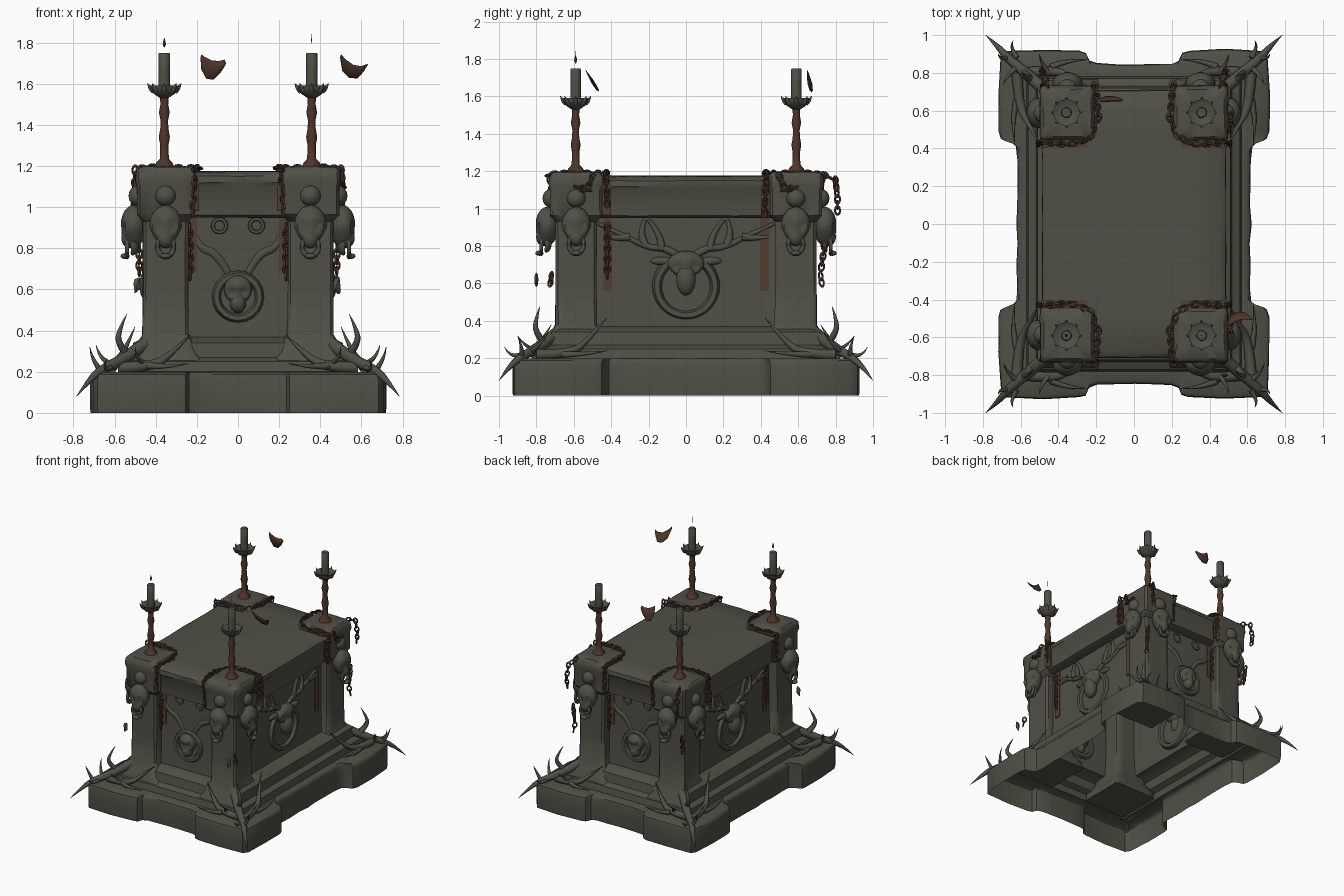
import bpy, bmesh, math, random
from mathutils import Vector, Matrix

if "Cube" in bpy.data.objects:
    bpy.data.objects.remove(bpy.data.objects["Cube"])
random.seed(4)

def material(name, rgb):
    m = bpy.data.materials.new(name)
    m.diffuse_color = (*rgb, 1)
    m.use_nodes = True
    m.node_tree.nodes["Principled BSDF"].inputs["Base Color"].default_value = m.diffuse_color
    return m

STONE = material("mossy grey stone", (0.081, 0.079, 0.061))
RUST = material("rusty iron", (0.078, 0.036, 0.023))
STAIN = material("dried red stain", (0.088, 0.046, 0.031))
LEAF = material("brown leaf", (0.078, 0.037, 0.024))
CORNERS = [(sx, sy) for sx in (-1, 1) for sy in (-1, 1)]

def finish(name, bm, mat, angle=40):
    bmesh.ops.recalc_face_normals(bm, faces=bm.faces)
    me = bpy.data.meshes.new(name)
    bm.to_mesh(me)
    bm.free()
    me.materials.append(mat)
    me.shade_smooth()
    me.set_sharp_from_angle(angle=math.radians(angle))
    ob = bpy.data.objects.new(name, me)
    bpy.context.collection.objects.link(ob)
    return ob

def loft(name, rings, mat, top=True, bottom=True, jitter=0.0):
    bm = bmesh.new()
    loops = []
    for ring in rings:
        loops.append([bm.verts.new(Vector(p) + Vector([random.uniform(-jitter, jitter) for _ in range(3)]))
                      for p in ring])
    for a, b in zip(loops, loops[1:]):
        for i in range(len(a)):
            j = (i + 1) % len(a)
            bm.faces.new((a[i], a[j], b[j], b[i]))
    if bottom:
        bm.faces.new(loops[0])
    if top:
        bm.faces.new(loops[-1])
    return finish(name, bm, mat)

def rect(cx, cy, hx, hy, z, n=5, c=0.015):
    # rectangle with clipped corners, each side split in n
    pts = [(hx, -hy + c), (hx, hy - c), (hx - c, hy), (-hx + c, hy),
           (-hx, hy - c), (-hx, -hy + c), (-hx + c, -hy), (hx - c, -hy)]
    out = []
    for i in range(8):
        a, b = pts[i], pts[(i + 1) % 8]
        k = n if i % 2 == 0 else 1
        out += [(cx + a[0] + (b[0] - a[0]) * t / k, cy + a[1] + (b[1] - a[1]) * t / k, z) for t in range(k)]
    return out

def lathe(name, x, y, profile, mat, n=14):
    rings = [[(x + r * math.cos(2 * math.pi * i / n), y + r * math.sin(2 * math.pi * i / n), z)
              for i in range(n)] for r, z in profile]
    return loft(name, rings, mat)

def tube(name, pts, radii, mat):
    cu = bpy.data.curves.new(name, 'CURVE')
    cu.dimensions = '3D'
    cu.bevel_depth, cu.bevel_resolution, cu.use_fill_caps = 1, 2, True
    sp = cu.splines.new('NURBS')
    sp.points.add(len(pts) - 1)
    for p, co, r in zip(sp.points, pts, radii):
        p.co, p.radius = (*co, 1), r
    sp.order_u, sp.use_endpoint_u, sp.resolution_u = 3, True, 4
    cu.materials.append(mat)
    bpy.context.collection.objects.link(bpy.data.objects.new(name, cu))

def ball(bm, loc, size, M, dents=(), taper=0):
    # ellipsoid, narrowed downwards by taper; dents are (centre, radius, depth) pushed inwards
    for v in bmesh.ops.create_icosphere(bm, subdivisions=3, radius=1)['verts']:
        k = 1 + taper * min(0, v.co.z)
        p = Vector(loc) + Vector((v.co.x * size[0] * k, v.co.y * size[1], v.co.z * size[2]))
        for c, r, d in dents:
            p.y += d * max(0, 1 - (p - Vector(c)).length / r)
        v.co = M @ p

def ring(bm, loc, R, r, M, sy=1.0, n=20):
    vs = [[bm.verts.new(M @ (Vector(loc) + Vector(((R + r * math.cos(b)) * math.cos(a), r * math.sin(b),
          sy * (R + r * math.cos(b)) * math.sin(a))))) for b in [k * math.pi / 3 for k in range(6)]]
          for a in [2 * math.pi * i / n for i in range(n)]]
    for i in range(n):
        for k in range(6):
            i2, k2 = (i + 1) % n, (k + 1) % 6
            bm.faces.new((vs[i][k], vs[i2][k], vs[i2][k2], vs[i][k2]))

def box(name, lo, hi, mat):
    bm = bmesh.new()
    bmesh.ops.create_cube(bm, size=1)
    for v in bm.verts:
        v.co = [(a + b) / 2 + c * (b - a) for a, b, c in zip(lo, hi, v.co)]
    return finish(name, bm, mat)

# Hollow base, stepped plinth and recessed panels as one shell
quad = [(0.625, 0.0), (0.615, 0.1), (0.62, 0.22), (0.615, 0.33), (0.625, 0.41), (0.65, 0.435), (0.705, 0.455), (0.72, 0.49),
        (0.718, 0.68), (0.705, 0.88), (0.68, 0.915), (0.48, 0.925), (0.29, 0.92), (0.255, 0.905), (0.235, 0.865),
        (0.2, 0.85), (0.1, 0.845), (0.0, 0.845)]
half = quad + [(-x, y) for x, y in quad[-2::-1]]
outline = half + [(x, -y) for x, y in half[-2:0:-1]]
outline = [(x + random.uniform(-.004, .004), y + random.uniform(-.004, .004)) for x, y in outline]
rings = [[(x * s, y * s, z) for x, y in outline] for s, z in
         ((.997, 0), (1, .02), (1, .1), (1, .165), (.994, .187), (.975, .198))]
for X, Y, z in ((.57, .78, .2), (.56, .77, .25), (.52, .73, .27), (.51, .72, .34), (.46, .67, .365),
                (.41, .63, .37), (.40, .62, .55), (.40, .62, .75), (.40, .62, .97)):
    rings.append([(max(-X, min(X, x)), max(-Y, min(Y, y)), z) for x, y in outline])
loft("base_and_body_shell", rings, STONE, top=False, bottom=False)

# Table slab
loft("table_slab", [rect(0, 0, a, b, z, 10) for a, b, z in
     ((.44, .66, .95), (.47, .69, .963), (.475, .695, 1.1), (.487, .71, 1.12), (.485, .705, 1.15), (.455, .675, 1.172),
      (.3, .5, 1.175))], STONE, jitter=.002)

for sx, sy in CORNERS:
    # Corner pillars with flared feet, and caps
    px, py = sx * .352, sy * .587
    loft("corner_pillar", [rect(px, py, h, h, z) for h, z in
         ((.19, .19), (.185, .24), (.15, .29), (.135, .34), (.112, .38), (.11, .6), (.11, .96))], STONE, jitter=.002)
    loft("pillar_cap", [rect(px, py, h, h, z) for h, z in
         ((.11, .93), (.14, .965), (.14, 1.1), (.147, 1.13), (.143, 1.175), (.125, 1.195), (.06, 1.2))], STONE, jitter=.002)
    # Candlestick, dish with points, candle
    cx, cy = sx * .358, sy * .59
    lathe("candle_stem", cx, cy, [(.05, 1.19), (.04, 1.215), (.022, 1.235), (.02, 1.3), (.027, 1.34), (.02, 1.38),
          (.018, 1.42), (.026, 1.46), (.019, 1.5), (.022, 1.55)], RUST)
    lathe("candle_dish", cx, cy, [(.02, 1.53), (.05, 1.55), (.068, 1.575), (.07, 1.592), (.055, 1.585), (.03, 1.58)], STONE, 16)
    for i in range(8):
        c, s = math.cos(i * math.pi / 4), math.sin(i * math.pi / 4)
        tube("dish_point", [(cx + r * c, cy + r * s, z) for r, z in ((.05, 1.565), (.068, 1.575), (.082, 1.602))],
             (.016, .013, .001), STONE)
    lathe("candle", cx, cy, [(.029, 1.57), (.028, 1.66), (.028, 1.745), (.024, 1.75)], STONE)
    if sy < 0:
        k, up = (1, 0) if sx < 0 else (.3, .02)
        lathe("wick_flame", cx, cy, [(.001, 1.775 + up), (.008 * k, 1.79 + up), (.006 * k, 1.805 + up), (.001, 1.822 + up)], STONE, 8)
    # Carved gaping heads on the two outer faces of each cap
    for d, o in (((sx, 0), (sx * .487, py)), ((0, sy), (px, sy * .722))):
        M = Matrix.Translation((*o, 0)) @ Matrix.Rotation(math.atan2(d[0], -d[1]), 4, 'Z')
        bm = bmesh.new()
        ball(bm, (0, 0, 1.055), (.05, .045, .05), M)
        ball(bm, (0, -.022, .905), (.08, .062, .105), M, [((s * .033, -.085, .90), .035, .04) for s in (-1, 1)], .45)
        ball(bm, (0, -.04, .85), (.042, .04, .05), M)
        ring(bm, (0, -.052, .808), .04, .012, M, 1.2)
        ball(bm, (0, -.025, .82), (.04, .03, .055), M, [((0, -.055, .81), .05, .03)])
        ball(bm, (0, -.062, .762), (.028, .022, .014), M)
        finish("carved_head", bm, STONE, 60)
    # Thorny roots around each foot
    for pts, r0 in (
        ([(.42, .66, .36), (.55, .78, .26), (.67, .88, .21), (.73, .95, .15), (.785, 1.0, .08)], .036),
        ([(.53, .75, .27), (.59, .81, .34), (.57, .80, .42), (.54, .78, .48)], .02),
        ([(.6, .84, .23), (.67, .80, .25), (.69, .74, .33)], .018),
        ([(.66, .88, .2), (.71, .87, .25), (.72, .9, .32)], .016),
        ([(.58, .80, .22), (.42, .82, .22), (.32, .77, .29), (.23, .72, .38)], .03),
        ([(.44, .83, .23), (.36, .87, .22), (.24, .87, .24)], .018),
        ([(.62, .80, .22), (.61, .62, .22), (.55, .52, .3), (.5, .42, .42)], .03),
        ([(.62, .66, .22), (.65, .55, .22), (.63, .42, .24)], .018),
        ([(.45, .8, .24), (.5, .86, .26), (.5, .9, .32)], .014),
        ([(.62, .88, .22), (.66, .94, .2), (.64, .97, .26)], .014)):
        n = len(pts)
        tube("thorn_root", [(sx * x, sy * y, z) for x, y, z in pts],
             [max(.001, r0 * (1 - (i / (n - 1)) ** 1.5)) for i in range(n)], STONE)
    # Red stains running down slab and panels
    def plate(x0, x1, y0, y1, z0, z1):
        xs, ys = sorted((sx * x0, sx * x1)), sorted((sy * y0, sy * y1))
        box("red_stain", (xs[0], ys[0], z0), (xs[1], ys[1], z1), STAIN)
    plate(.483, .49, .40, .45, .97, 1.15)
    plate(.40, .407, .395, .445, .56, .955)
    plate(.20, .245, .62, .627, .68, .955)
    plate(.19, .215, .703, .711, .98, 1.12)
    plate(.25, .48, .405, .44, 1.172, 1.18)

# Chains draped round the caps
def chain(bm, pts, step=.029):
    pts, k = [Vector(p) for p in pts], 0
    for a, b in zip(pts, pts[1:]):
        n = max(1, round((b - a).length / step))
        q = (b - a).to_track_quat('Z', 'Y').to_matrix().to_4x4()
        for i in range(n):
            k += 1
            M = Matrix.Translation(a.lerp(b, i / n)) @ q @ Matrix.Rotation(k * 1.57 + random.uniform(-.4, .4), 4, 'Z')
            ring(bm, (0, 0, 0), .0145, .0055, M, 1.45, 10)

bm = bmesh.new()
for sx, sy in CORNERS:
    paths = [[(.225, .715, .98), (.215, .72, 1.1), (.21, .73, 1.18), (.20, .68, 1.19), (.19, .56, 1.19),
              (.23, .47, 1.19), (.29, .43, 1.19), (.36, .42, 1.19), (.44, .43, 1.195), (.5, .43, 1.18),
              (.505, .42, .95 if sy > 0 else 1.0)],
             [(.235, .64, .9), (.235, .64, .64)]]
    if sy < 0:
        paths += [[(.42, .42, .9), (.42, .42, .62)]]
    else:
        paths += [[(.46, .74, 1.18), (.48, .80, 1.15), (.49, .81, 1.05), (.48, .81, .96)],
                  [(.48, .74, .8), (.48, .72, .66)]]
    if sx > 0:
        paths += [[(.48, .72, .64), (.49, .73, .57)], [(.5, .5, 1.17), (.51, .53, 1.1), (.5, .6, 1.12)]]
    for p in paths:
        chain(bm, [(sx * x, sy * y, z) for x, y, z in p])
finish("draped_chains", bm, RUST, 60)

# Panel reliefs: small head on the ends, antlered head on the sides
for a in (0, math.pi):
    M = Matrix.Rotation(a, 4, 'Z') @ Matrix.Translation((0, -.62, 0))
    bm = bmesh.new()
    ring(bm, (0, -.005, .565), .105, .022, M)
    ball(bm, (0, -.015, .60), (.068, .055, .07), M, [((s * .028, -.065, .585), .034, .035) for s in (-1, 1)])
    ball(bm, (0, -.02, .535), (.04, .045, .05), M)
    for s in (-1, 1):
        ring(bm, (s * .09, .004, .91), .032, .012, M)
    finish("end_panel_head", bm, STONE, 60)
    for s in (-1, 1):
        tube("end_panel_scroll", [M @ Vector((s * x, .012, z)) for x, z in ((.05, .68), (.1, .78), (.2, .8), (.22, .92))],
             (.02, .025, .022, .01), STONE)
for a in (math.pi / 2, -math.pi / 2):
    M = Matrix.Rotation(a, 4, 'Z') @ Matrix.Translation((0, -.40, 0))
    bm = bmesh.new()
    ring(bm, (0, 0, .585), .155, .026, M, n=32)
    ball(bm, (0, -.015, .70), (.1, .055, .075), M, [((s * .05, -.07, .69), .04, .035) for s in (-1, 1)], .3)
    ball(bm, (0, -.03, .62), (.052, .05, .085), M)
    for s in (-1, 1):
        ball(bm, (s * .13, -.005, .72), (.06, .02, .022), M)
    finish("side_panel_stag_head", bm, STONE, 60)
    for s in (-1, 1):
        for path in (((.05, .75), (.1, .79), (.2, .79), (.32, .85), (.47, .92)), ((.13, .78), (.13, .86), (.2, .94)),
                     ((.22, .81), (.25, .87), (.22, .94)), ((.3, .85), (.36, .84), (.44, .85))):
            n = len(path)
            tube("side_panel_antler", [M @ Vector((s * x, .0, z)) for x, z in path],
                 [.022 - .012 * i / (n - 1) for i in range(n)], STONE)

# Floating curled leaves and small hanging fragments
def leaf(name, c, pts, width, lean, mat=LEAF):
    rings = []
    for x, z, w in pts:
        rings.append([(c[0] + x + w * .3 * math.cos(t), c[1] + width * w / .05 * math.sin(t) + lean * (z + w * math.cos(t)),
                       c[2] + z + w * math.cos(t)) for t in [k * math.pi / 4 for k in range(8)]])
    loft(name, rings, mat)

leaf("floating_leaf", (-.12, .66, 1.68), [(-.06, .055, .008), (-.05, .02, .03), (-.02, -.012, .045), (.015, -.015, .045),
     (.045, .005, .032), (.06, .015, .006)], .014, -.2)
leaf("floating_leaf", (.56, -.5, 1.68), [(-.062, .055, .008), (-.045, .01, .028), (-.01, -.02, .032), (.03, -.025, .03),
     (.055, -.005, .018), (.07, .012, .004)], .016, -.6)
for c in ((-.49, -.72, .62), (.48, -.80, .62)):
    leaf("hanging_fragment", c, [(-.015, .02, .01), (0, 0, .04), (.015, -.01, .01)], .014, 0, STONE)

# Turn the tubes into meshes
bpy.ops.object.select_all(action='DESELECT')
tubes = [o for o in bpy.data.objects if o.type == 'CURVE']
for o in tubes:
    o.select_set(True)
bpy.context.view_layer.objects.active = tubes[0]
bpy.ops.object.convert(target='MESH')
